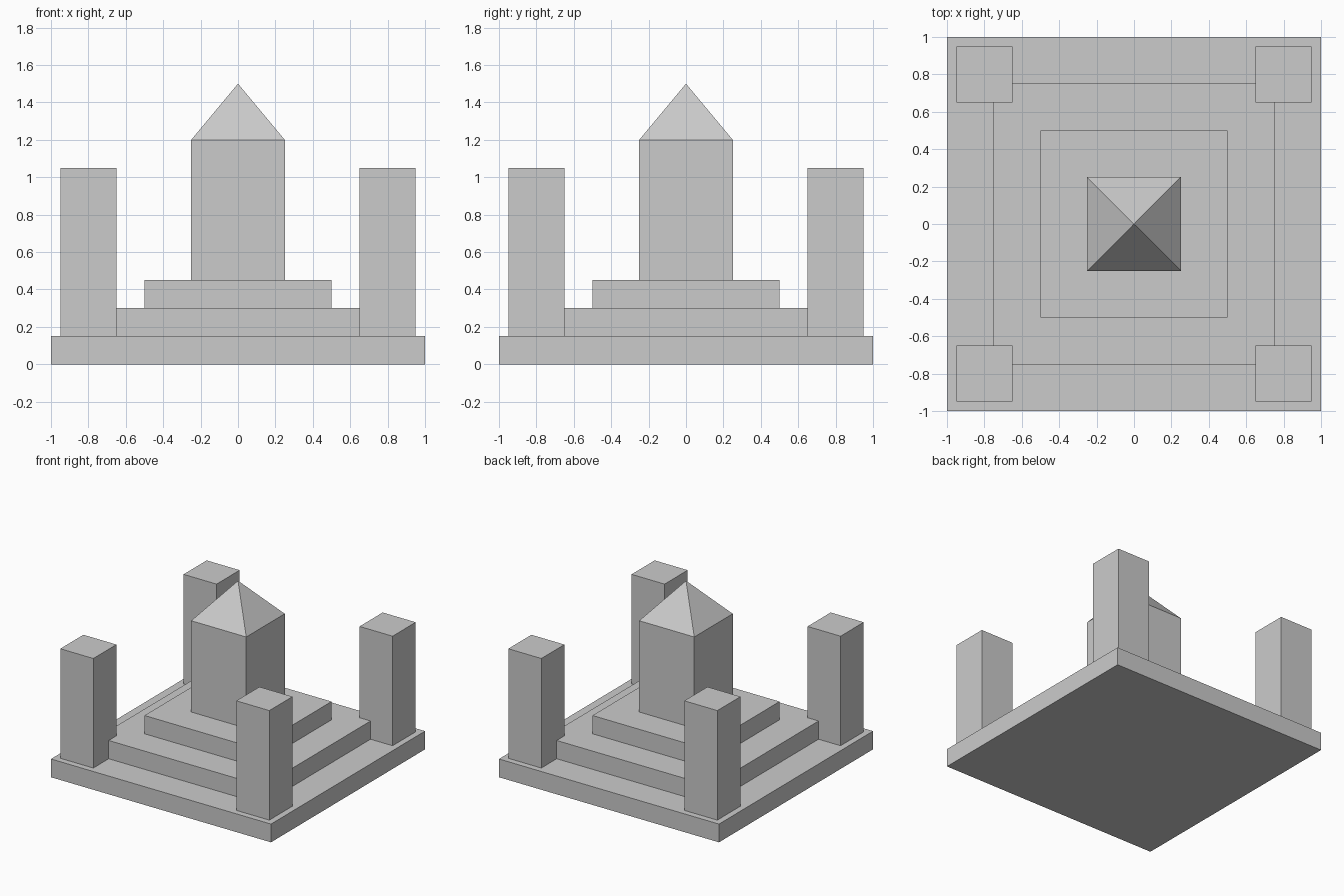
import bpy
import bmesh
from math import radians, sqrt
from mathutils import Matrix

cube = bpy.data.objects.get("Cube")
if cube:
    bpy.data.objects.remove(cube, do_unlink=True)

# Single stone colour
stone = bpy.data.materials.new("grey_stone")
stone.use_nodes = True
colour = (0.6, 0.6, 0.6, 1)
stone.diffuse_color = colour
stone.node_tree.nodes["Principled BSDF"].inputs["Base Color"].default_value = colour


def finish(name, bm):
    mesh = bpy.data.meshes.new(name)
    bm.to_mesh(mesh)
    bm.free()
    mesh.materials.append(stone)
    obj = bpy.data.objects.new(name, mesh)
    bpy.context.collection.objects.link(obj)
    return obj


def block(name, width, bottom, top, x=0, y=0):
    """Square block standing between two heights."""
    bm = bmesh.new()
    place = Matrix.Translation((x, y, (bottom + top) / 2))
    size = Matrix.Diagonal((width, width, top - bottom, 1))
    bmesh.ops.create_cube(bm, size=1, matrix=place @ size)
    return finish(name, bm)


def pyramid(name, width, bottom, top):
    """Four-sided roof with its edges square to the axes."""
    bm = bmesh.new()
    place = Matrix.Translation((0, 0, (bottom + top) / 2))
    turn = Matrix.Rotation(radians(45), 4, "Z")
    bmesh.ops.create_cone(bm, cap_ends=True, segments=4, radius1=width / sqrt(2),
                          radius2=0, depth=top - bottom, matrix=place @ turn)
    bmesh.ops.remove_doubles(bm, verts=bm.verts, dist=0.0001)
    return finish(name, bm)


# Stepped platform
block("base_step", 2, 0, 0.15)
block("middle_step", 1.5, 0.15, 0.3)
block("upper_step", 1, 0.3, 0.45)

# Central tower and roof
block("tower", 0.5, 0.45, 1.2)
pyramid("tower_roof", 0.5, 1.2, 1.5)

# Corner pillars
for y, depth in ((-0.8, "front"), (0.8, "back")):
    for x, side in ((-0.8, "right"), (0.8, "left")):
        block(f"{depth}_{side}_pillar", 0.3, 0.15, 1.05, x, y)
